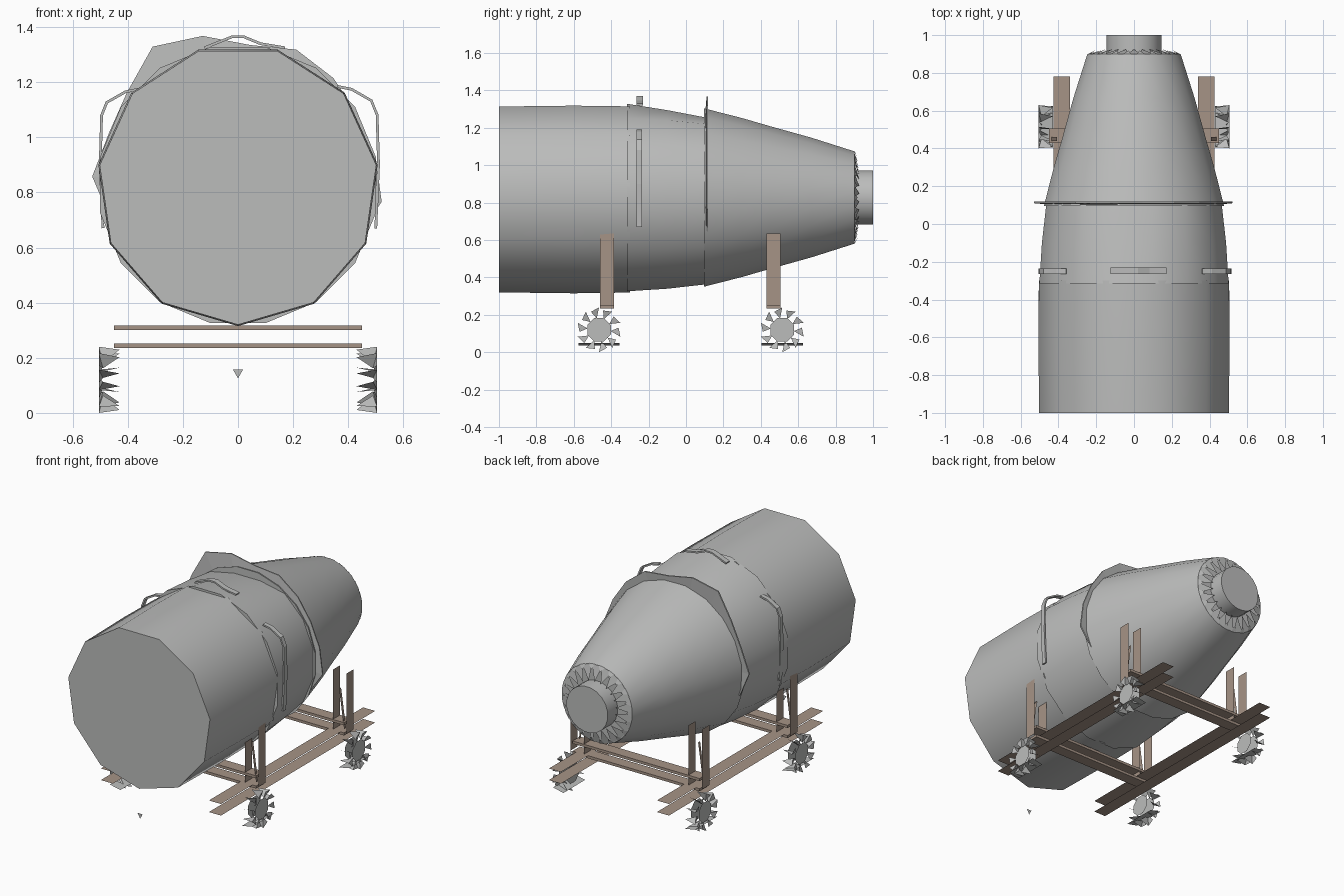
import bpy, bmesh
from math import sin, cos, pi, radians

if bpy.data.objects.get("Cube"):
    bpy.data.objects.remove(bpy.data.objects["Cube"])

AXIS_Z = 0.827


def material(name, color):
    m = bpy.data.materials.new(name)
    m.use_nodes = True
    m.diffuse_color = (*color, 1)
    m.node_tree.nodes["Principled BSDF"].inputs["Base Color"].default_value = (*color, 1)
    return m


METAL = material("grey metal", (0.5, 0.505, 0.5))
WOOD = material("brown wood", (0.38, 0.295, 0.24))


def build(name, verts, faces, mat, smooth=None, closed=False):
    mesh = bpy.data.meshes.new(name)
    mesh.from_pydata(verts, [], faces)
    mesh.materials.append(mat)
    if closed:
        bm = bmesh.new()
        bm.from_mesh(mesh)
        bmesh.ops.recalc_face_normals(bm, faces=bm.faces)
        bm.to_mesh(mesh)
        bm.free()
    ob = bpy.data.objects.new(name, mesh)
    bpy.context.collection.objects.link(ob)
    if smooth:
        bpy.ops.object.select_all(action="DESELECT")
        ob.select_set(True)
        bpy.context.view_layer.objects.active = ob
        bpy.ops.object.shade_smooth_by_angle(angle=radians(smooth))
    return ob


def polar(r, a, y):
    return (r * cos(a), y, AXIS_Z + r * sin(a))


def lathe(name, profile, n, mat):
    # Closed solid turned around the long axis, with a flat facet on top
    verts = [polar(r, pi / 2 + (i + 0.5) * 2 * pi / n, y) for y, r in profile for i in range(n)]
    faces = [(k * n + i, k * n + (i + 1) % n, (k + 1) * n + (i + 1) % n, (k + 1) * n + i)
             for k in range(len(profile) - 1) for i in range(n)]
    faces += [tuple(range(n)), tuple(range(len(verts) - n, len(verts)))]
    return build(name, verts, faces, mat, 35, True)


def box(name, x, y, z, mat):
    verts = [(a, b, c) for a in x for b in y for c in z]
    faces = [(0, 1, 3, 2), (4, 6, 7, 5), (0, 4, 5, 1), (2, 3, 7, 6), (0, 2, 6, 4), (1, 5, 7, 3)]
    return build(name, verts, faces, mat, closed=True)


def strip(name, path, y, mat, thick=0.0):
    # Flat ribbon following an x-z path, with its width along y
    verts = [(x, b, z) for x, z in path for b in y]
    faces = [(2 * i, 2 * i + 1, 2 * i + 3, 2 * i + 2) for i in range(len(path) - 1)]
    ob = build(name, verts, faces, mat)
    if thick:
        mod = ob.modifiers.new("thickness", "SOLIDIFY")
        mod.thickness = thick
    return ob


# Drum, rounder middle belt, tapered tail and end neck
lathe("drum", [(-1, 0.507), (-0.6, 0.512), (-0.3, 0.508)], 11, METAL)
belt = lathe("middle_belt", [(-0.315, 0.511), (-0.1, 0.497), (0.1, 0.474)], 16, METAL)
for v in belt.data.vertices:
    # The belt's top slopes down to the joint
    v.co.z = min(v.co.z, 1.275 - 0.19 * v.co.y)
lathe("tail_cone", [(0.095, 0.483), (0.3, 0.43), (0.45, 0.386), (0.67, 0.324), (0.9, 0.25)], 20, METAL)
lathe("end_neck", [(0.88, 0.147), (1.0, 0.147)], 20, METAL)

# Toothed ring around the neck
N = 22
ring = [polar(0.245, 2 * pi * i / N, 0.9) for i in range(N)]
ring += [polar(0.15, 2 * pi * (i + 0.5) / N, 0.925) for i in range(N)]
build("toothed_ring", ring, [(i, (i + 1) % N, N + i) for i in range(N)], METAL)
teeth = [polar(r, 2 * pi * (i + d) / N, y) for i in range(N)
         for r, d, y in ((0.25, -0.3, 0.9), (0.25, 0.3, 0.9), (0.215, 0, 0.918))]
build("ring_teeth", teeth, [(3 * i, 3 * i + 1, 3 * i + 2) for i in range(N)], METAL)

# Uneven flange over the upper part of the joint
radii = [0.47, 0.525, 0.51, 0.505, 0.52, 0.535, 0.51, 0.556, 0.59, 0.525, 0.505, 0.53, 0.48]
flange = []
for i, r in enumerate(radii):
    a = radians(-25 + 220 * i / (len(radii) - 1))
    flange += [polar(0.42, a, 0.1), polar(r, a, 0.11)]
fl = build("joint_flange", flange,
           [(2 * i, 2 * i + 1, 2 * i + 3, 2 * i + 2) for i in range(len(radii) - 1)], METAL)
fl.modifiers.new("thickness", "SOLIDIFY").thickness = 0.008

# Handles on the top and on both sides
strip("top_handle", [(-0.12, 1.32), (-0.02, 1.36), (0.02, 1.36), (0.08, 1.335), (0.17, 1.32)],
      (-0.265, -0.23), METAL, 0.01)
for s, side in ((1, "left"), (-1, "right")):
    path = [(0.36, 1.18), (0.41, 1.17), (0.48, 1.13), (0.5, 1.08), (0.505, 0.9), (0.495, 0.67)]
    strip(side + "_handle", [(s * x, z) for x, z in path], (-0.265, -0.235), METAL, 0.01)

# Wooden cradle: long rails, cross bars, upright posts and slanted struts
for s, side in ((1, "left"), (-1, "right")):
    for z, level in ((0.178, "lower"), (0.252, "upper")):
        strip(f"{side}_{level}_rail", [(s * 0.34, z), (s * 0.425, z)], (-0.78, 0.78), WOOD)
    for y, end in ((-0.46, "front"), (0.43, "back")):
        width = (y, y + 0.075)
        for x, place in ((0.466, "outer"), (0.37, "inner")):
            strip(f"{side}_{end}_{place}_post", [(s * x, 0.25), (s * x, 0.635)], width, WOOD)
        strip(f"{side}_{end}_strut", [(s * 0.443, 0.27), (s * 0.408, 0.52)],
              (y + 0.01, y + 0.03), WOOD)
for y, end in ((-0.46, "front"), (0.43, "back")):
    for z, level in ((0.235, "lower"), (0.3, "upper")):
        box(f"{end}_{level}_cross_bar", (-0.45, 0.45), (y, y + 0.075), (z, z + 0.017), WOOD)


def wheel(name, s, yc):
    # Hub disc with separate triangular tread blades and a flat foot plate
    def pt(x, r, a):
        return (s * x, yc + r * cos(a), 0.12 + r * sin(a))
    n = 8
    verts = [pt(0.495, 0.068, 2 * pi * (i + 0.5) / n) for i in range(n)]
    verts += [pt(0.44, 0.068, 2 * pi * (i + 0.5) / n) for i in range(n)]
    faces = [tuple(range(n)), tuple(range(n, 2 * n))]
    for i in range(10):
        a = 2 * pi * i / 10 - pi / 2
        k = len(verts)
        verts += [pt(0.505, 0.12, a), pt(0.505, 0.105, a + 0.42), pt(0.49, 0.062, a + 0.2),
                  pt(0.43, 0.11, a + 0.1)]
        faces += [(k, k + 1, k + 2), (k, k + 2, k + 3)]
    build(name, verts, faces, METAL)
    strip(name + "_plate", [(s * 0.43, 0.035), (s * 0.505, 0.05)], (yc - 0.11, yc + 0.11), METAL)


for s, side in ((1, "left"), (-1, "right")):
    for y, end in ((-0.465, "front"), (0.515, "back")):
        wheel(f"{side}_{end}_wheel", s, y)

# Small loose marker in front of the cradle
build("front_marker", [(-0.018, -0.99, 0.157), (0.018, -0.99, 0.157), (0, -0.99, 0.125)],
      [(0, 1, 2)], METAL)
